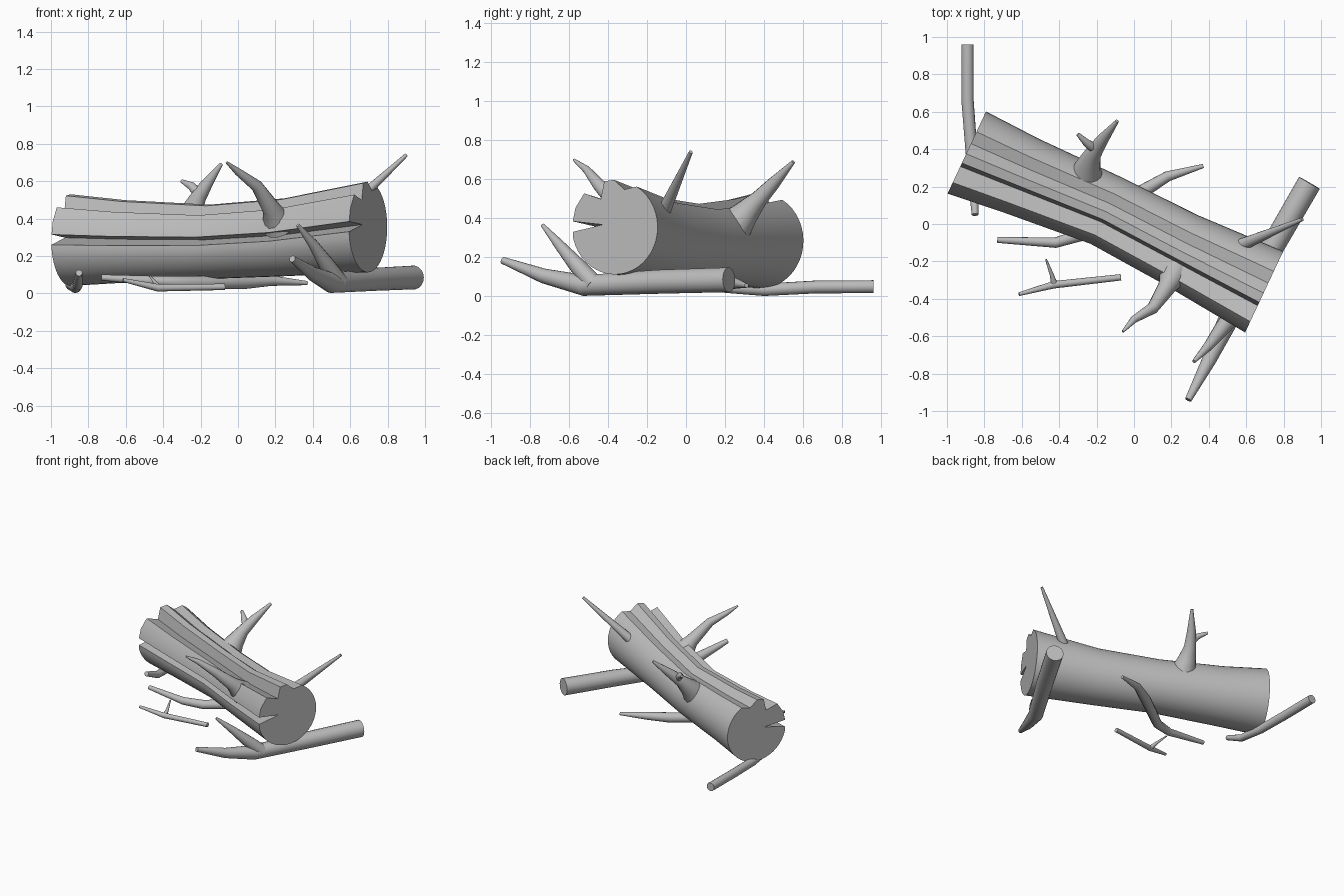
import bpy, bmesh, math
from mathutils import Vector

cube = bpy.data.objects.get("Cube")
if cube:
    bpy.data.objects.remove(cube, do_unlink=True)

GREY = (0.5, 0.5, 0.5, 1)
wood = bpy.data.materials.new("grey_wood")
wood.use_nodes = True
wood.diffuse_color = GREY
wood.node_tree.nodes["Principled BSDF"].inputs["Base Color"].default_value = GREY


def loft(name, rings):
    """Skin a list of rings, close both ends and smooth the sides."""
    bm = bmesh.new()
    loops = [[bm.verts.new(p) for p in ring] for ring in rings]
    n = len(loops[0])
    for a, b in zip(loops, loops[1:]):
        for i in range(n):
            j = (i + 1) % n
            bm.faces.new((a[i], a[j], b[j], b[i]))
    bm.faces.new(loops[0][::-1])
    bm.faces.new(loops[-1])
    bmesh.ops.recalc_face_normals(bm, faces=bm.faces)
    mesh = bpy.data.meshes.new(name)
    bm.to_mesh(mesh)
    bm.free()
    mesh.materials.append(wood)
    obj = bpy.data.objects.new(name, mesh)
    bpy.context.collection.objects.link(obj)
    bpy.ops.object.select_all(action='DESELECT')
    obj.select_set(True)
    bpy.context.view_layer.objects.active = obj
    bpy.ops.object.shade_smooth_by_angle(angle=math.radians(35))
    return obj


def branch(name, *path, sides=14):
    """Tapering tube through points given as x, y, z, radius."""
    pts = [Vector(p[:3]) for p in path]
    rings, side, last = [], None, None
    for i, p in enumerate(pts):
        before = (p - pts[i - 1]).normalized() if i else Vector()
        after = (pts[i + 1] - p).normalized() if i < len(pts) - 1 else Vector()
        t = (before + after).normalized()
        if side is None:
            side = t.orthogonal().normalized()
        else:
            side = last.rotation_difference(t) @ side
        last = t
        up = t.cross(side)
        r = path[i][3]
        rings.append([p + r * (side * math.cos(a) + up * math.sin(a))
                      for a in (math.tau * k / sides for k in range(sides))])
    return loft(name, rings)


# Log: round section with a deep slit and two stepped grooves
section = [(-0.24, -0.025), (-0.07, 0.013), (-0.24, 0.03), (-0.225, 0.1),
           (-0.175, 0.175), (-0.08, 0.145), (-0.06, 0.237), (-0.005, 0.245),
           (0.055, 0.195), (0.125, 0.21)]
STEPS = 28
for k in range(1, STEPS):
    a = math.radians(59 - 233 * k / STEPS)
    section.append((0.245 * math.cos(a), 0.245 * math.sin(a)))

across = Vector((0.424, 0.905, 0))
log_path = [(-0.895, 0.38, 0.285, 1), (-0.6, 0.255, 0.278, 0.9),
            (-0.15, 0.07, 0.276, 0.81), (0.25, -0.14, 0.3, 0.85),
            (0.695, -0.365, 0.355, 0.99)]
loft("log", [[Vector((x, y, z)) + s * (across * u + Vector((0, 0, v)))
              for u, v in section] for x, y, z, s in log_path])

# Branches growing from the log
branch("back_branch", (-0.26, 0.24, 0.35, 0.1), (-0.245, 0.31, 0.43, 0.068),
       (-0.22, 0.375, 0.5, 0.045), (-0.17, 0.45, 0.58, 0.033),
       (-0.09, 0.55, 0.69, 0.01))
branch("back_branch_twig", (-0.2, 0.4, 0.52, 0.03), (-0.25, 0.43, 0.575, 0.022),
       (-0.3, 0.48, 0.6, 0.01))
branch("end_branch", (0.555, -0.12, 0.42, 0.036), (0.9, 0.025, 0.74, 0.01))
branch("front_branch", (0.22, -0.25, 0.36, 0.09), (0.18, -0.33, 0.45, 0.05),
       (0.1, -0.45, 0.575, 0.032), (0.0, -0.51, 0.65, 0.02),
       (-0.06, -0.575, 0.7, 0.007))

# Thick bough lying under the right end, with a fork
branch("large_bough", (0.938, 0.22, 0.085, 0.064), (0.73, -0.14, 0.075, 0.062),
       (0.5, -0.52, 0.056, 0.054), (0.4, -0.73, 0.105, 0.038),
       (0.29, -0.94, 0.185, 0.018), sides=18)
branch("large_bough_fork", (0.54, -0.47, 0.06, 0.05), (0.47, -0.56, 0.16, 0.042),
       (0.4, -0.65, 0.265, 0.027), (0.32, -0.735, 0.365, 0.01))

# Stick under the left end
branch("left_stick", (-0.89, 0.96, 0.05, 0.033), (-0.89, 0.66, 0.048, 0.033),
       (-0.87, 0.4, 0.034, 0.032), (-0.857, 0.2, 0.045, 0.027),
       (-0.85, 0.05, 0.11, 0.018))

# Crooked stick passing beneath the middle
branch("middle_stick", (-0.73, -0.085, 0.085, 0.016), (-0.42, -0.1, 0.065, 0.028),
       (-0.27, -0.055, 0.058, 0.034), (0.03, 0.165, 0.06, 0.038),
       (0.18, 0.255, 0.068, 0.028), (0.37, 0.31, 0.055, 0.011))

# Small loose stick in front
branch("loose_stick", (-0.615, -0.375, 0.072, 0.01), (-0.43, -0.325, 0.03, 0.02),
       (-0.07, -0.285, 0.035, 0.017))
branch("loose_stick_twig", (-0.425, -0.325, 0.03, 0.018),
       (-0.44, -0.27, 0.055, 0.011), (-0.47, -0.19, 0.09, 0.005))
